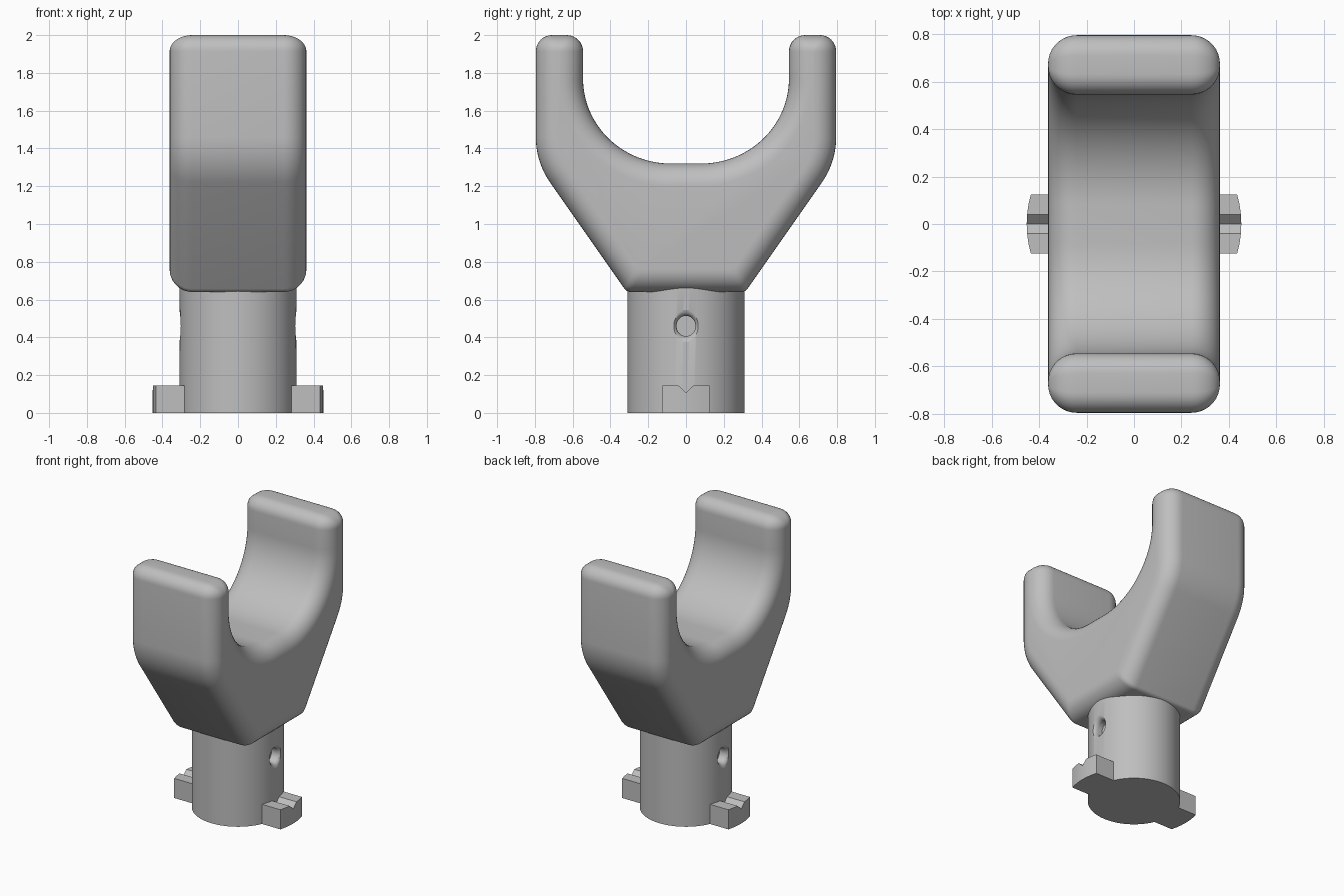
import bpy, bmesh, math
from math import sin, cos, pi, radians

if "Cube" in bpy.data.objects:
    bpy.data.objects.remove(bpy.data.objects["Cube"])

grey = bpy.data.materials.new("plain_grey")
grey.diffuse_color = (0.52, 0.52, 0.52, 1)
grey.use_nodes = True
grey.node_tree.nodes["Principled BSDF"].inputs["Base Color"].default_value = grey.diffuse_color


def finish(name, bm, smooth=True):
    bmesh.ops.recalc_face_normals(bm, faces=bm.faces)
    me = bpy.data.meshes.new(name)
    bm.to_mesh(me)
    bm.free()
    ob = bpy.data.objects.new(name, me)
    bpy.context.collection.objects.link(ob)
    me.materials.append(grey)
    if smooth:
        shade(ob)
    return ob


def shade(ob):
    bpy.ops.object.select_all(action='DESELECT')
    ob.select_set(True)
    bpy.context.view_layer.objects.active = ob
    bpy.ops.object.shade_smooth_by_angle(angle=radians(32))


def arc(cy, cz, ry, rz, a0, a1, n):
    """Points on an elliptical arc, angles in degrees."""
    return [(cy + ry * cos(radians(a0 + (a1 - a0) * i / n)),
             cz + rz * sin(radians(a0 + (a1 - a0) * i / n))) for i in range(n + 1)]


EDGE = 0.12      # rounding of the fork's side edges


def fork_profile(d):
    """Y-Z outline of the fork, moved inward by d."""
    tilt = radians(35)
    outer, inner, top = 0.795 - d, 0.545 + d, 2.0 - d * 0.085 / EDGE
    r = 0.085 * (1 - d / 0.125) + 0.001
    # bottom corner, where the sloping flank meets the base
    R, base = 0.42 - d, 0.64 + d
    py, pz = 0.375 + R * cos(tilt), 1.46 - R * sin(tilt)
    corner = py - (pz - base) * math.tan(tilt)
    c = 0.04
    cy = corner - c * math.tan(radians(27.5))
    half = arc(cy, base + c, c, c, -90, -35, 6)
    half += arc(0.375, 1.46, R, R, -35, 0, 12)
    half += arc(outer - r, top - r, r, r, 0, 90, 8)
    half += arc(inner + r, top - r, r, r, 90, 180, 8)
    half += arc(0.08, 1.77, 0.465 + d, 0.45 + d, 0, -90, 32)
    return half + [(-y, z) for y, z in reversed(half)]


# Fork: one rounded loft from side to side
bm = bmesh.new()
W, N = 0.362, 9
steps = [(W - EDGE + EDGE * sin(pi / 2 * i / N), EDGE * (1 - cos(pi / 2 * i / N)))
         for i in range(N + 1)]
sections = [(-x, d) for x, d in reversed(steps)] + steps
rings = [[bm.verts.new((x, y, z)) for y, z in fork_profile(d)] for x, d in sections]
for a, b in zip(rings, rings[1:]):
    for i in range(len(a)):
        j = (i + 1) % len(a)
        bm.faces.new((a[i], a[j], b[j], b[i]))
bm.faces.new(rings[0])
bm.faces.new(rings[-1])
finish("fork", bm)


def lathe(name, profile, n, place):
    """Closed solid of revolution; place maps radius, angle, height to a point."""
    bm = bmesh.new()
    rows = [[bm.verts.new(place(r, 2 * pi * k / n, h)) for k in range(n)] for r, h in profile]
    for a, b in zip(rows, rows[1:]):
        for k in range(n):
            bm.faces.new((a[k], a[(k + 1) % n], b[(k + 1) % n], b[k]))
    bm.faces.new(rows[0])
    bm.faces.new(rows[-1])
    return finish(name, bm, False)


# Round shaft with a flared pin hole on each side
shaft = lathe("shaft", [(0.31, 0), (0.31, 0.69)], 96,
              lambda r, a, h: (r * cos(a), r * sin(a), h))
hole = [(0.05, 0.24), (0.05, 0.275)]
hole += [(0.085 - 0.035 * cos(radians(t)), 0.275 + 0.035 * sin(radians(t))) for t in (20, 40, 60, 80)]
hole += [(0.085, 0.34)]
for side in (-1, 1):
    cutter = lathe("hole_cutter", hole, 32,
                   lambda r, a, h: (side * h, r * cos(a), 0.46 + 1.08 * r * sin(a)))
    mod = shaft.modifiers.new("hole", 'BOOLEAN')
    mod.object, mod.solver = cutter, 'EXACT'
    bpy.context.view_layer.objects.active = shaft
    bpy.ops.object.modifier_apply(modifier=mod.name)
    bpy.data.objects.remove(cutter)
shade(shaft)

# Locking lugs: curved outer end, V notch across the top
for side, name in ((1, "right_lug"), (-1, "left_lug")):
    bm = bmesh.new()
    cols = []
    for y in (-0.125, -0.083, -0.04, 0, 0.04, 0.083, 0.125):
        x, top = math.sqrt(0.452 ** 2 - y * y), 0.108 if y == 0 else 0.145
        cols.append([bm.verts.new((side * px, y, pz))
                     for px, pz in ((0.22, 0), (x, 0), (x, top), (0.22, top))])
    for a, b in zip(cols, cols[1:]):
        for i in range(4):
            bm.faces.new((a[i], a[(i + 1) % 4], b[(i + 1) % 4], b[i]))
    bm.faces.new(cols[0])
    bm.faces.new(cols[-1])
    finish(name, bm)
